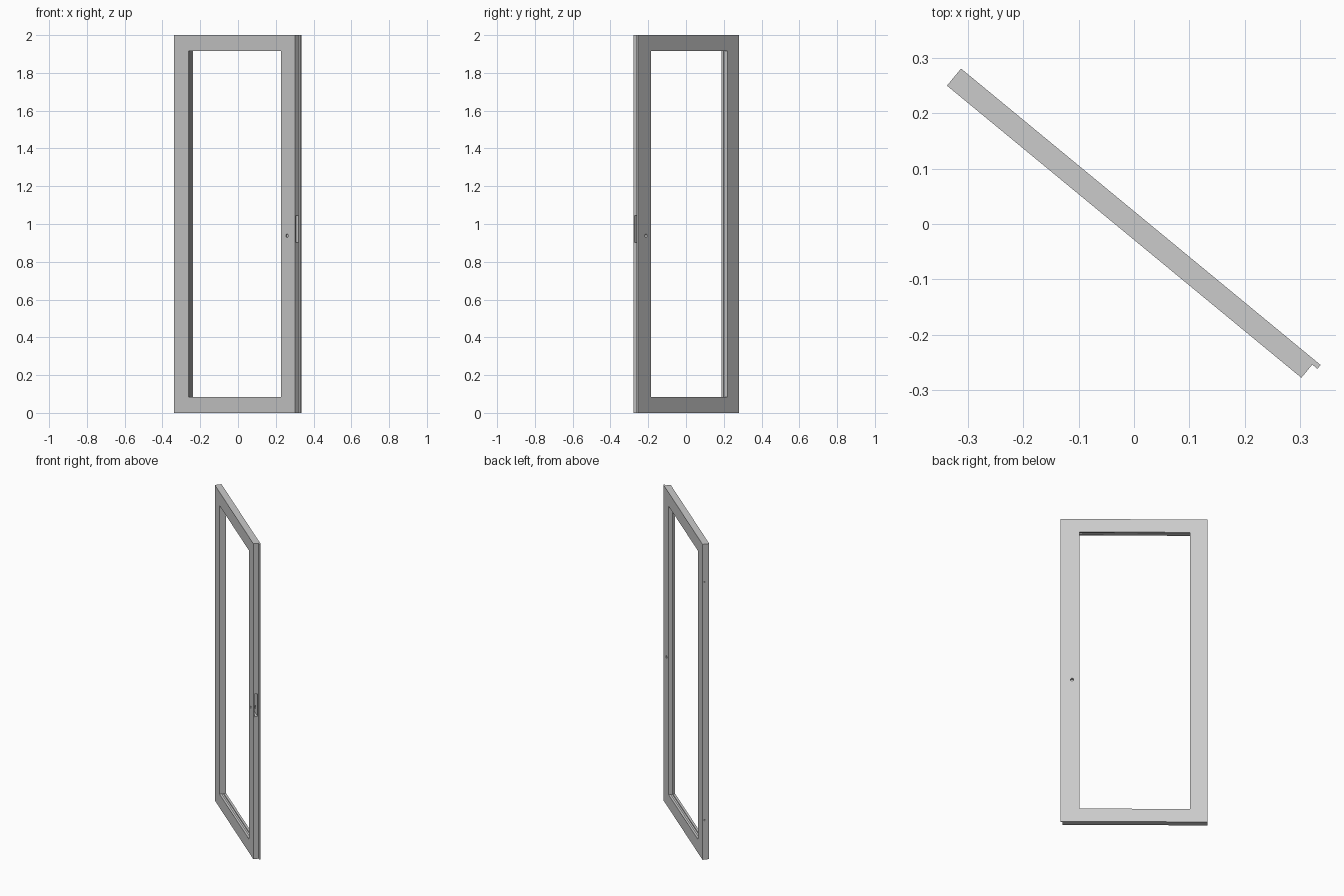
import bpy, bmesh, math
from mathutils import Matrix, Vector

if "Cube" in bpy.data.objects:
    bpy.data.objects.remove(bpy.data.objects["Cube"])

H = 2.0            # height
L, LIP = 0.83, 0.012   # leaf width and lip overhang
T, LIP_T = 0.04, 0.009  # leaf thickness and lip thickness
STILE, RAIL = 0.098, 0.085


def obj_from_bm(name, bm):
    bmesh.ops.recalc_face_normals(bm, faces=bm.faces)
    me = bpy.data.meshes.new(name)
    bm.to_mesh(me)
    bm.free()
    ob = bpy.data.objects.new(name, me)
    bpy.context.collection.objects.link(ob)
    return ob


def box(name, lo, hi):
    lo, hi = Vector(lo), Vector(hi)
    bm = bmesh.new()
    bmesh.ops.create_cube(bm, size=1, matrix=Matrix.Translation((lo + hi) / 2)
                          @ Matrix.Diagonal((*(hi - lo), 1)))
    return obj_from_bm(name, bm)


def rod(name, centre, radius, depth, axis):
    rot = Matrix.Rotation(math.pi / 2, 4, axis)
    bm = bmesh.new()
    bmesh.ops.create_cone(bm, cap_ends=True, segments=16, radius1=radius,
                          radius2=radius, depth=depth,
                          matrix=Matrix.Translation(centre) @ rot)
    return obj_from_bm(name, bm)


def cut(target, cutter):
    cutter.hide_render = True
    mod = target.modifiers.new("cut", 'BOOLEAN')
    mod.operation = 'DIFFERENCE'
    mod.solver = 'EXACT'
    mod.object = cutter
    bpy.context.view_layer.objects.active = target
    bpy.ops.object.modifier_apply(modifier=mod.name)
    bpy.data.objects.remove(cutter)


# Door leaf: plan profile with overlapping lip, extruded upward
profile = [(0, 0), (L, 0), (L, T - LIP_T), (L + LIP, T - LIP_T), (L + LIP, T), (0, T)]
bm = bmesh.new()
face = bm.faces.new([bm.verts.new((x, y, 0)) for x, y in profile])
ext = bmesh.ops.extrude_face_region(bm, geom=[face])
bmesh.ops.translate(bm, vec=(0, 0, H),
                    verts=[v for v in ext["geom"] if isinstance(v, bmesh.types.BMVert)])
door = obj_from_bm("door_frame", bm)

# Window opening and the shallow glazing groove around it
cut(door, box("opening_cutter", (STILE, -0.1, RAIL), (L - STILE, 0.1, H - RAIL)))
g = 0.006
cut(door, box("groove_cutter", (STILE - g, 0.014, RAIL - g),
              (L - STILE + g, 0.026, H - RAIL + g)))

# Lock pocket in the closing edge and the spindle hole through the stile
cut(door, box("lock_cutter", (L - 0.08, 0.007, 0.902), (L + 0.005, 0.026, 1.045)))
cut(door, rod("spindle_cutter", (0.775, T / 2, 0.938), 0.009, 0.2, 'X'))

# Hinge pin holes in the hanging edge
for z in (0.25, 1.76):
    cut(door, rod("hinge_cutter", (0, 0.028, z), 0.004, 0.06, 'Y'))

# Swing the leaf into its diagonal position
door.location = (-0.338, 0.25, 0)
door.rotation_euler = (0, 0, math.radians(-39.5))
